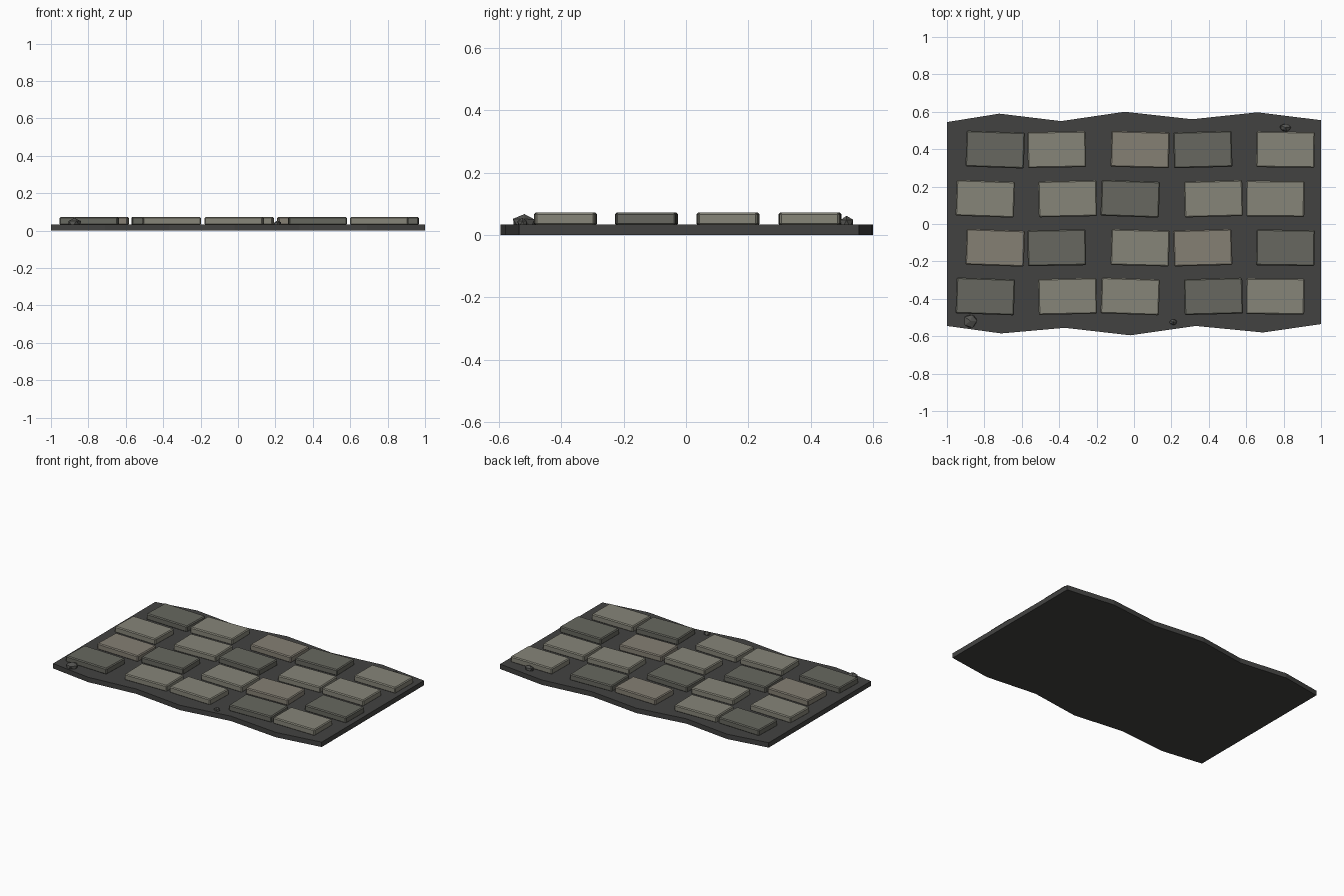
import bpy, bmesh, math, random

if "Cube" in bpy.data.objects:
    bpy.data.objects.remove(bpy.data.objects["Cube"])

random.seed(4)


def material(name, rgb):
    m = bpy.data.materials.new(name)
    m.diffuse_color = (*rgb, 1)
    m.use_nodes = True
    m.node_tree.nodes["Principled BSDF"].inputs["Base Color"].default_value = m.diffuse_color
    return m


MORTAR = material("mortar", (0.055, 0.055, 0.053))
STONES = {"L": material("light_stone", (0.24, 0.235, 0.19)),
          "W": material("warm_stone", (0.235, 0.215, 0.175)),
          "D": material("dark_stone", (0.135, 0.137, 0.115))}
PEBBLE = material("pebble_stone", (0.09, 0.09, 0.083))


def make_object(name, bm, mat):
    bmesh.ops.recalc_face_normals(bm, faces=bm.faces)
    mesh = bpy.data.meshes.new(name)
    bm.to_mesh(mesh)
    bm.free()
    mesh.materials.append(mat)
    ob = bpy.data.objects.new(name, mesh)
    bpy.context.collection.objects.link(ob)
    return ob


# Mortar bed with wavy long edges
outline = [(-1, -.545), (-.71, -.585), (-.37, -.555), (-.02, -.595), (.33, -.545), (.69, -.58), (1, -.535),
           (1, .555), (.66, .597), (.31, .56), (-.05, .60), (-.39, .55), (-.72, .59), (-1, .545)]
bm = bmesh.new()
face = bm.faces.new([bm.verts.new((x, y, 0)) for x, y in outline])
top = bmesh.ops.extrude_face_region(bm, geom=[face])
bmesh.ops.translate(bm, vec=(0, 0, 0.033), verts=[v for v in top["geom"] if isinstance(v, bmesh.types.BMVert)])
make_object("mortar_bed", bm, MORTAR)


def paver(name, x, y, angle, mat):
    bm = bmesh.new()
    bmesh.ops.create_cube(bm, size=1)
    bmesh.ops.scale(bm, vec=(0.312, 0.192, 0.042), verts=bm.verts)
    ob = make_object(name, bm, mat)
    ob.location = (x, y, 0.051)
    ob.rotation_euler.z = math.radians(angle)
    bevel = ob.modifiers.new("chipped_edge", 'BEVEL')
    bevel.width, bevel.segments = 0.006, 1


# Staggered rows of paving stones: x centres and tilt alternate
layouts = [([-.742, -.413, .033, .368, .81], [-2, 1, -1.5, 1.5, -.8]),
           ([-.795, -.355, -.02, .425, .755], [-2, 1.2, -2, 1.5, -.5])]
shades = ["DLWDL", "LLDLL", "WDLWD", "DLLDL"]
for row, y in enumerate([.398, .135, -.127, -.387]):
    xs, tilts = layouts[row % 2]
    for col, x in enumerate(xs):
        paver(f"paver_{row + 1}_{col + 1}", x, y, tilts[col], STONES[shades[row][col]])

# Loose pebbles along the edges
for i, (x, y, rx, ry, rz) in enumerate([(-.875, -.518, .042, .042, .034),
                                        (.21, -.525, .023, .018, .018),
                                        (.81, .515, .035, .024, .028)]):
    bm = bmesh.new()
    bmesh.ops.create_icosphere(bm, subdivisions=1, radius=1)
    for v in bm.verts:
        v.co *= random.uniform(.85, 1.05)
    bmesh.ops.scale(bm, vec=(rx, ry, rz), verts=bm.verts)
    ob = make_object(f"pebble_{i + 1}", bm, PEBBLE)
    ob.location = (x, y, .036)
